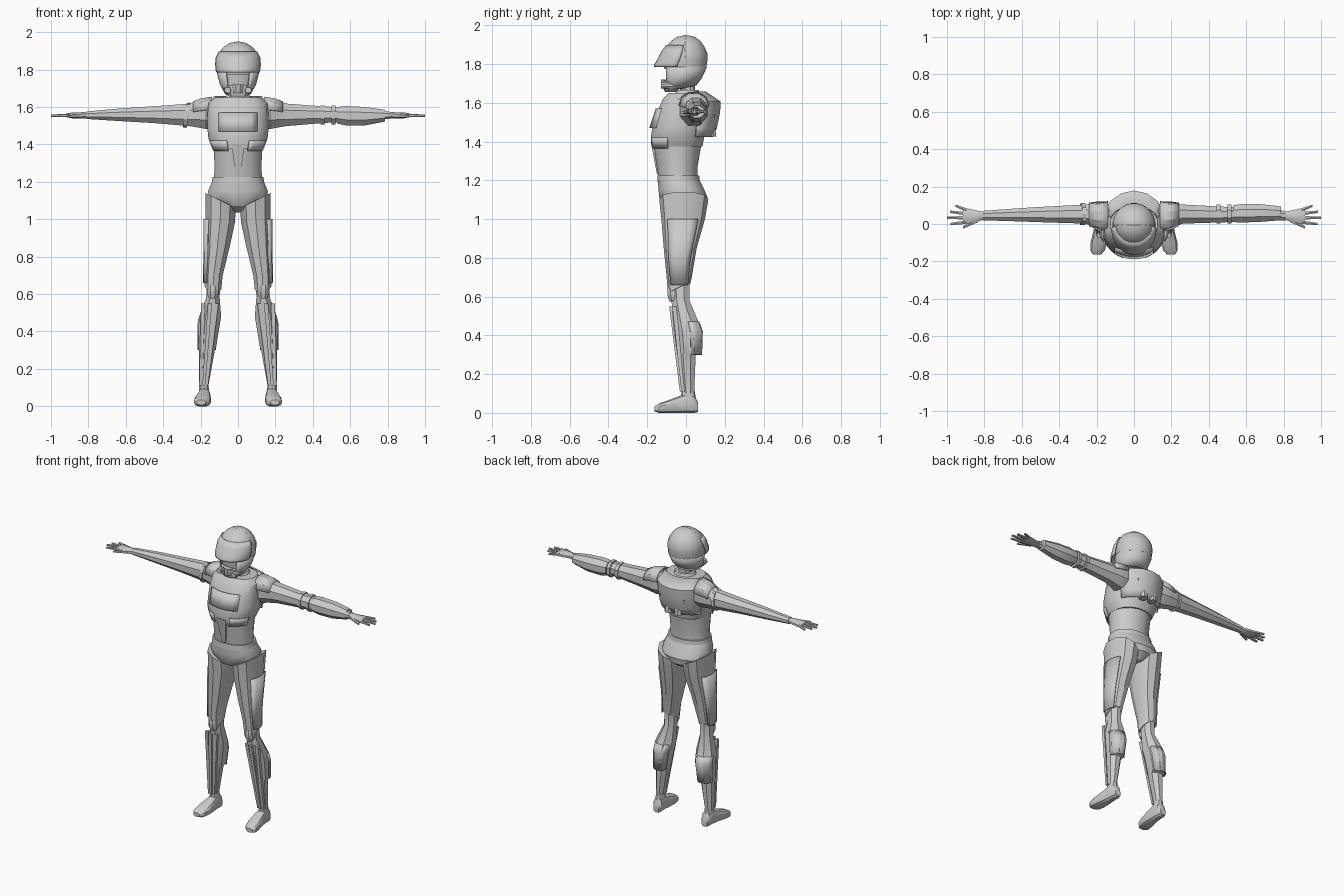
import bpy, bmesh, math


def finish(ob, mirror=False, thick=0):
    if mirror:
        ob.modifiers.new("Mirror", 'MIRROR')
    if thick:
        m = ob.modifiers.new("Solidify", 'SOLIDIFY')
        m.thickness, m.offset = thick, 0
    bpy.ops.object.select_all(action='DESELECT')
    ob.select_set(True)
    bpy.context.view_layer.objects.active = ob
    bpy.ops.object.shade_smooth_by_angle(angle=math.radians(28))
    return ob


def loft(name, secs, n=8, axis='z', sq=1.0, arc=None, mirror=False, thick=0.008):
    """Skin sections (t, u0, u1, v0, v1[, tilt_u, tilt_v]) along an axis."""
    bm = bmesh.new()
    place = {'z': lambda u, v, t: (u, v, t), 'x': lambda u, v, t: (t, u, v),
             'y': lambda u, v, t: (u, t, v)}[axis]
    if arc:
        angs = [math.radians(arc[0] + (arc[1] - arc[0]) * i / n) for i in range(n + 1)]
    else:
        angs = [2 * math.pi * (i + 0.5) / n for i in range(n)]
    rings = []
    for t, u0, u1, v0, v1, *tilt in secs:
        tu, tv = tilt if tilt else (0, 0)
        ring = []
        for a in angs:
            c, s = math.cos(a), math.sin(a)
            k = 1 if arc else 1 / math.cos(math.pi / n)
            c, s = max(-1, min(1, c * k)), max(-1, min(1, s * k))
            du = (u1 - u0) / 2 * math.copysign(abs(c) ** sq, c)
            dv = (v1 - v0) / 2 * math.copysign(abs(s) ** sq, s)
            ring.append(bm.verts.new(place((u0 + u1) / 2 + du, (v0 + v1) / 2 + dv,
                                           t + tu * du + tv * dv)))
        rings.append(ring)
    m = len(angs)
    for a, b in zip(rings, rings[1:]):
        for i in range(m - 1 if arc else m):
            j = (i + 1) % m
            bm.faces.new((a[i], a[j], b[j], b[i]))
    if not arc:
        bm.faces.new(rings[0])
        bm.faces.new(rings[-1])
    bmesh.ops.recalc_face_normals(bm, faces=bm.faces)
    me = bpy.data.meshes.new(name)
    bm.to_mesh(me)
    bm.free()
    ob = bpy.data.objects.new(name, me)
    bpy.context.collection.objects.link(ob)
    return finish(ob, mirror, thick if arc else 0)


def sym(*rows):
    """Sections symmetric about x = 0: (z, half_width, y0, y1[, tilts])."""
    return [(r[0], -r[1], r[1], *r[2:]) for r in rows]


def rod(name, a, b, r, axis, n=6, mirror=True, taper=0.8):
    order = {'x': (0, 1, 2), 'y': (1, 0, 2), 'z': (2, 0, 1)}[axis]
    secs = []
    for p, q in ((a, r), (b, r * taper)):
        t, u, v = (p[i] for i in order)
        secs.append((t, u - q, u + q, v - q, v + q))
    return loft(name, secs, n, axis, mirror=mirror)


# Torso
loft("abdomen", sym((1.21, .13, -.14, .06), (1.27, .125, -.15, .06), (1.39, .13, -.168, .08)), 16)
loft("chest", sym((1.375, .13, -.176, .085), (1.43, .158, -.18, .095), (1.48, .163, -.172, .1),
                  (1.56, .163, -.147, .1), (1.62, .158, -.118, .1), (1.65, .125, -.09, .09)), 16, sq=.85)
loft("collar", sym((1.64, .075, -.06, .075), (1.665, .06, -.045, .065)), 14)
loft("neck", sym((1.62, .045, -.03, .05), (1.72, .04, -.03, .045)), 10)
loft("chest_panel", sym((1.47, .168, -.185, .1), (1.57, .168, -.152, .1)), 6, arc=(232, 308))
for side, a in (("left", 292), ("right", 200)):
    loft("rib_plate_" + side, sym((1.365, .137, -.182, .09), (1.42, .16, -.188, .09)), 5,
         arc=(a, a + 48))
loft("front_strap", sym((1.23, .012, -.15, -.13), (1.40, .035, -.182, -.15)), 4)
loft("back_shell", sym((1.425, .15, -.13, .135), (1.47, .16, -.15, .155), (1.55, .168, -.17, .172),
                       (1.605, .17, -.175, .175), (1.655, .135, -.1, .1)), 6, arc=(20, 160))
rod("back_nozzle", (.035, .125, 1.50), (.035, .13, 1.425), .022, 'z', 8, taper=1.2)
loft("back_bracket", sym((1.46, .07, .08, .13), (1.54, .09, .08, .15)), 4)

# Hips
loft("belt", sym((1.19, .141, -.148, .072), (1.225, .136, -.146, .068)), 16, sq=.9)
loft("pelvis", sym((1.035, .025, -.06, .06), (1.07, .09, -.12, .108), (1.11, .155, -.138, .112),
                   (1.15, .16, -.142, .095), (1.2, .139, -.145, .07)), 16, sq=.9)

# Legs
loft("trouser_leg", [(1.10, .012, .175, -.138, .115, .5, 0), (1.0, .016, .174, -.127, .098, .2, 0),
                     (.85, .045, .176, -.115, .055), (.7, .082, .178, -.1, .03),
                     (.64, .09, .178, -.093, .022, .2, .5)], 10, mirror=True)
loft("lower_leg", [(.68, .095, .168, -.085, .018), (.58, .098, .17, -.075, .018),
                   (.48, .09, .208, -.066, .06), (.42, .1, .211, -.06, .08),
                   (.31, .118, .212, -.046, .078), (.30, .124, .208, -.043, .05),
                   (.1, .16, .208, -.018, .042)], 8, mirror=True)
loft("thigh_panel", [(.66, .08, .184, -.1, .03), (.8, .055, .181, -.117, .05),
                     (1.0, .012, .181, -.132, .1)], 4, arc=(-42, 42), mirror=True)
loft("knee_pad", [(.575, .115, .155, -.085, -.04), (.6, .105, .165, -.094, -.04),
                  (.64, .105, .165, -.097, -.04), (.66, .115, .155, -.09, -.04)], 8, mirror=True)
for i, (xt, xb, yt, yb) in enumerate(((.115, .168, -.065, -.016), (.15, .183, -.076, -.024),
                                      (.187, .2, -.06, -.016))):
    rod("shin_rib_%d" % i, (xt, yt, .55), (xb, yb, .11), .011, 'z', 4, taper=.7)
loft("calf_guard", [(.3, .115, .214, -.05, .08), (.42, .096, .215, -.064, .084),
                    (.47, .092, .212, -.066, .066)], 5, arc=(10, 150), mirror=True, thick=.006)

# Feet
loft("ankle", [(.05, .15, .21, -.03, .055), (.13, .16, .205, -.02, .042)], 10, mirror=True)
loft("foot", [(.063, .16, .2, .005, .05), (.045, .15, .21, 0, .09), (0, .15, .212, 0, .1),
              (-.04, .147, .217, 0, .085), (-.1, .145, .232, 0, .062), (-.14, .155, .234, 0, .048),
              (-.162, .175, .22, .008, .034)], 12, 'y', sq=.7, mirror=True)

# Arms
loft("sleeve", [(.12, -.01, .105, 1.49, 1.63), (.17, -.03, .112, 1.482, 1.642),
                (.21, -.015, .11, 1.49, 1.635), (.26, .002, .104, 1.498, 1.618),
                (.45, .008, .094, 1.514, 1.604), (.62, .014, .084, 1.524, 1.593),
                (.81, .02, .07, 1.536, 1.576)], 8, 'x', mirror=True)
loft("shoulder_cap", [(.14, -.04, .118, 1.52, 1.655), (.2, -.025, .116, 1.515, 1.645),
                      (.24, -.008, .11, 1.52, 1.628)], 5, 'x', arc=(0, 180), mirror=True)
loft("upper_arm_band", [(-.285, -.004, .11, 1.492, 1.62, 0, .15),
                        (-.265, -.006, .112, 1.488, 1.624, 0, .15)], 10, 'x')
for i, x in enumerate((.44, .5)):
    loft("elbow_band_%d" % i, [(x, .003, .103, 1.507, 1.609), (x + .022, .003, .103, 1.505, 1.609)],
         8, 'x')
loft("forearm_guard", [(.53, .01, .1, 1.512, 1.6), (.58, .008, .107, 1.501, 1.605),
                       (.68, .012, .106, 1.502, 1.6), (.785, .02, .094, 1.522, 1.585)], 8, 'x')

# Hands
loft("palm", [(.80, .025, .064, 1.54, 1.572), (.84, .012, .072, 1.538, 1.572),
              (.89, .002, .083, 1.54, 1.57), (.915, .004, .083, 1.545, 1.566)], 8, 'x', mirror=True)
for i, (y0, y1, tip) in enumerate(((.01, 0, .98), (.033, .034, 1.0), (.055, .066, .985), (.074, .098, .955))):
    rod("finger_%d" % i, (.895, y0, 1.556), (tip, y1, 1.553), .0095, 'x', taper=.65)
rod("thumb", (.835, .02, 1.553), (.915, -.018, 1.55), .011, 'x', taper=.65)

# Helmet
loft("face", sym((1.67, .05, -.085, 0), (1.72, .085, -.098, .05), (1.80, .1, -.1, .09)), 14)
loft("helmet_dome", sym((1.775, .108, -.112, .103), (1.82, .114, -.122, .111), (1.855, .113, -.118, .11),
                        (1.89, .1, -.1, .095), (1.92, .077, -.076, .073), (1.94, .047, -.045, .045),
                        (1.947, .015, -.015, .015)), 24)
loft("helmet_shell", sym((1.675, .068, -.105, .05, 0, .2), (1.72, .094, -.12, .08, 0, .1),
                         (1.785, .11, -.122, .105)), 20, arc=(-55, 235), thick=.006)
loft("chin_guard", sym((1.655, .045, -.108, -.05), (1.675, .066, -.118, -.03),
                       (1.715, .07, -.12, -.03)), 10)
rod("breather", (.055, -.05, 1.69), (.055, -.128, 1.69), .02, 'y', 10)
loft("mouthpiece", sym((1.675, .025, -.126, -.08), (1.72, .03, -.13, -.08)), 8)
loft("visor", sym((1.785, .112, -.162, .1), (1.797, .116, -.16, .1), (1.825, .119, -.142, .105),
                  (1.86, .117, -.126, .11), (1.895, .1, -.1, .095)), 16, arc=(186, 354))
bpy.ops.mesh.primitive_torus_add(location=(0, -.005, 1.835), rotation=(math.pi / 2, 0, 0),
                                 major_radius=.11, minor_radius=.005,
                                 major_segments=32, minor_segments=6)
crest = bpy.context.object
crest.name = "helmet_crest"
finish(crest)
